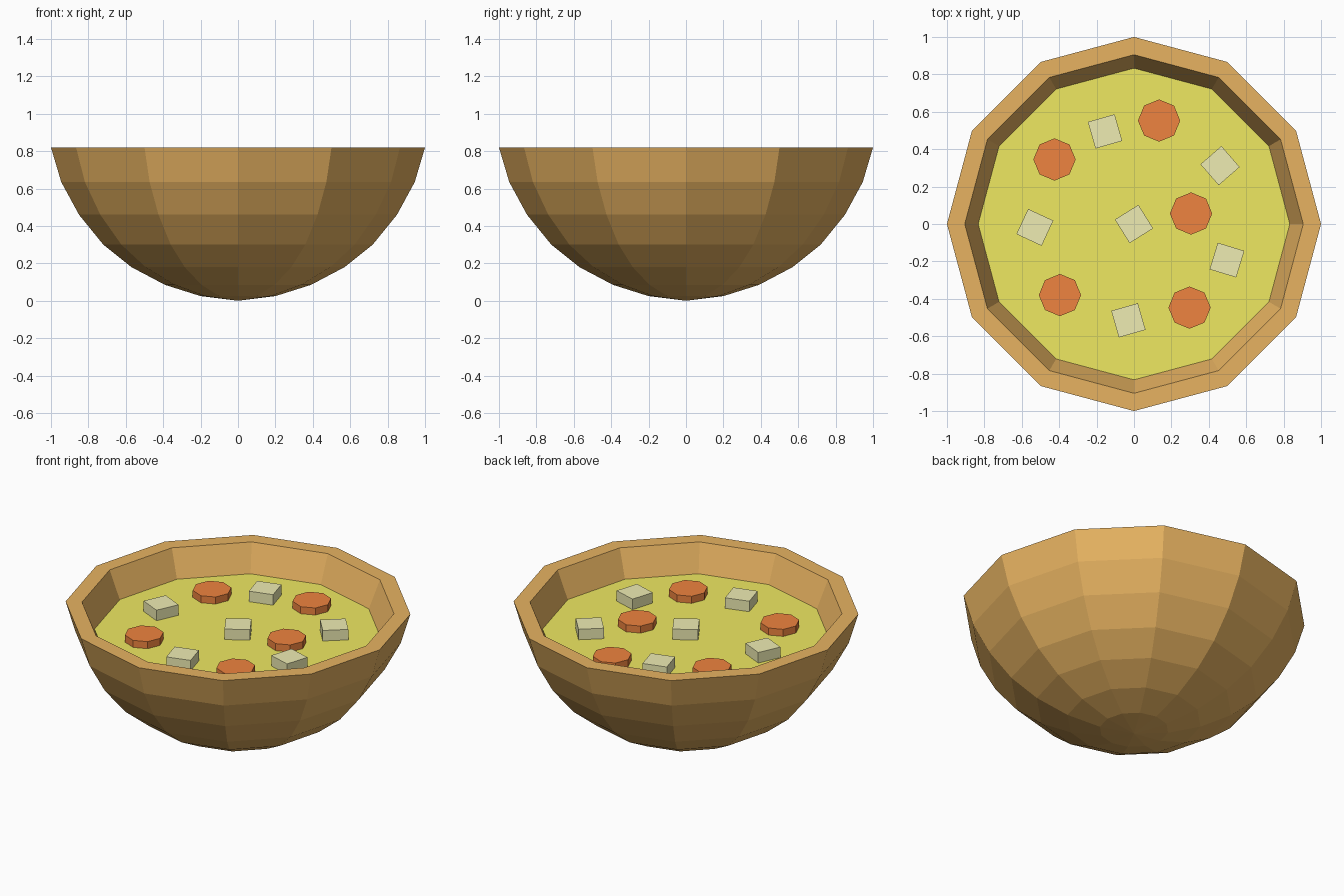
import bpy, bmesh
from math import cos, sin, pi, radians
from mathutils import Matrix

if "Cube" in bpy.data.objects:
    bpy.data.objects.remove(bpy.data.objects["Cube"])


def material(name, rgb):
    m = bpy.data.materials.new(name)
    m.diffuse_color = (*rgb, 1)
    m.use_nodes = True
    m.node_tree.nodes["Principled BSDF"].inputs["Base Color"].default_value = m.diffuse_color
    return m


def finish(name, bm, mat):
    bmesh.ops.recalc_face_normals(bm, faces=bm.faces)
    me = bpy.data.meshes.new(name)
    bm.to_mesh(me)
    bm.free()
    me.materials.append(mat)
    ob = bpy.data.objects.new(name, me)
    bpy.context.collection.objects.link(ob)
    return ob


def lathe(name, profile, sides, mat):
    """Revolve (radius, z) points; both ends lie on the axis."""
    bm = bmesh.new()
    rings = []
    for r, z in profile:
        if r == 0:
            rings.append([bm.verts.new((0, 0, z))] * sides)
        else:
            rings.append([bm.verts.new((r * cos(2 * pi * i / sides), r * sin(2 * pi * i / sides), z))
                          for i in range(sides)])
    for a, b in zip(rings, rings[1:]):
        for i in range(sides):
            j = (i + 1) % sides
            bm.faces.new(list(dict.fromkeys((a[i], a[j], b[j], b[i]))))
    return finish(name, bm, mat)


def prism(name, sides, radius, x, y, z0, z1, angle, mat):
    bm = bmesh.new()
    low, high = [[bm.verts.new((radius * cos(angle + 2 * pi * i / sides),
                                radius * sin(angle + 2 * pi * i / sides), z))
                  for i in range(sides)] for z in (z0, z1)]
    bm.faces.new(low)
    bm.faces.new(high)
    for i in range(sides):
        j = (i + 1) % sides
        bm.faces.new((low[i], low[j], high[j], high[i]))
    bmesh.ops.transform(bm, matrix=Matrix.Translation((x, y, 0)), verts=bm.verts)
    return finish(name, bm, mat)


wood = material("wood", (0.80, 0.45, 0.12))
broth = material("broth", (0.86, 0.81, 0.12))
red = material("red", (0.86, 0.23, 0.05))
cream = material("cream", (0.86, 0.84, 0.45))

# Thick twelve-sided bowl
lathe("bowl", [(0, 0), (0.2, 0.025), (0.39, 0.085), (0.57, 0.18), (0.72, 0.30), (0.85, 0.46),
               (0.945, 0.635), (1, 0.82), (0.905, 0.82), (0.835, 0.65), (0.76, 0.51),
               (0.645, 0.37), (0.51, 0.26), (0.35, 0.175), (0.18, 0.12), (0, 0.10)], 12, wood)

# Soup surface
bm = bmesh.new()
ring = [bm.verts.new((0.833 * cos(i * pi / 6), 0.833 * sin(i * pi / 6), 0.65)) for i in range(12)]
bm.faces.new(ring)
finish("soup", bm, broth)

# Vegetable slices
for i, (x, y) in enumerate([(0.134, 0.553), (-0.425, 0.345), (0.305, 0.056),
                            (-0.396, -0.38), (0.297, -0.447)]):
    prism(f"vegetable_slice_{i + 1}", 8, 0.113, x, y, 0.64, 0.695, 0, red)

# Diced cubes
for i, (x, y, a) in enumerate([(-0.155, 0.495, 16), (0.46, 0.312, 41), (-0.53, -0.018, -25),
                               (0, 0, 32), (0.497, -0.193, -17), (-0.03, -0.515, 16)]):
    prism(f"diced_cube_{i + 1}", 4, 0.105, x, y, 0.64, 0.717, radians(a + 45), cream)
